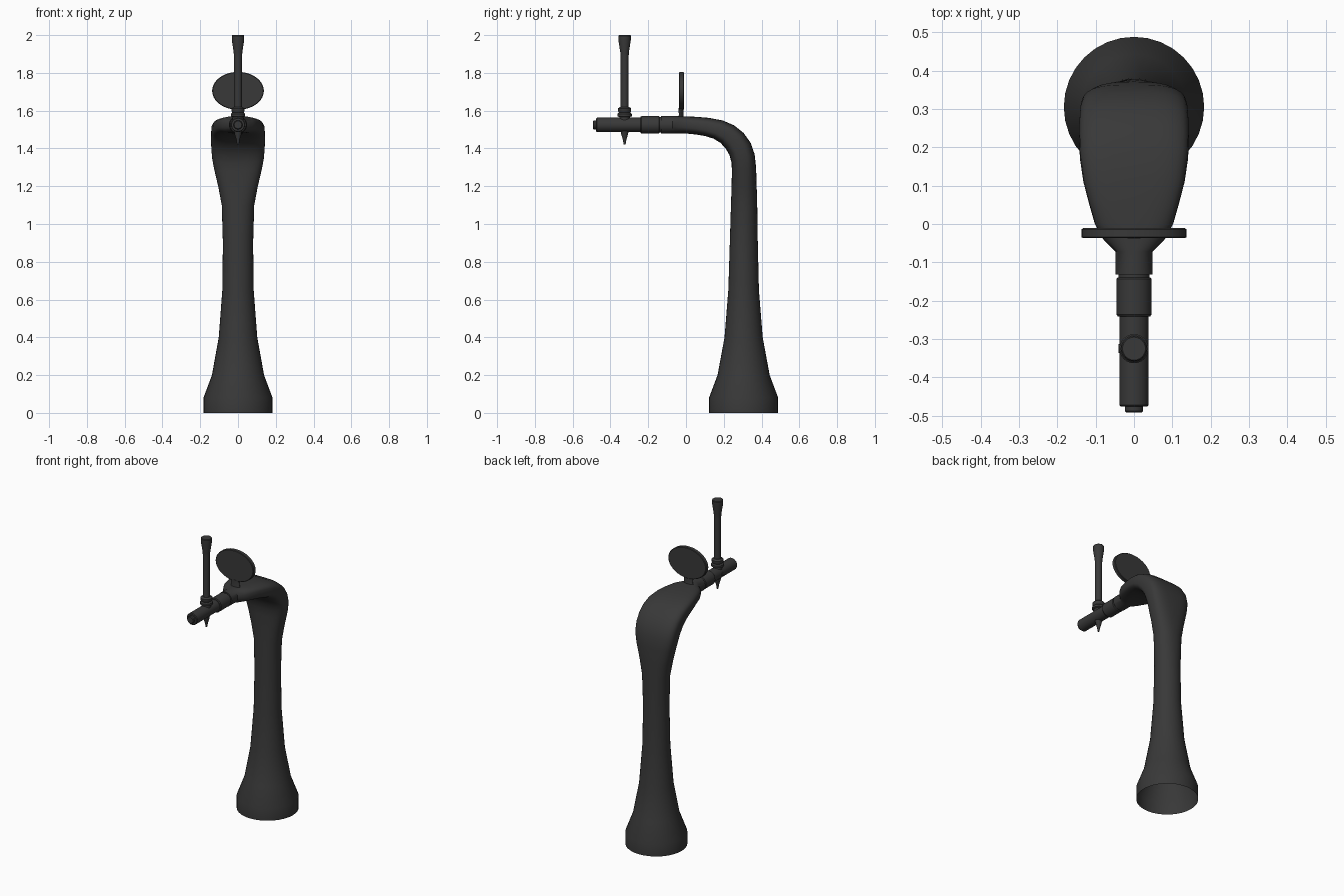
import bpy, bmesh, math

if "Cube" in bpy.data.objects:
    bpy.data.objects.remove(bpy.data.objects["Cube"])

mat = bpy.data.materials.new("dark_metal")
mat.diffuse_color = (0.04, 0.04, 0.04, 1)
mat.use_nodes = True
mat.node_tree.nodes["Principled BSDF"].inputs["Base Color"].default_value = mat.diffuse_color


def loft(name, rings, cap_start=True, cap_end=True, angle=35):
    bm = bmesh.new()
    rows = [[bm.verts.new(p) for p in ring] for ring in rings]
    n = len(rows[0])
    for a, b in zip(rows, rows[1:]):
        for i in range(n):
            j = (i + 1) % n
            bm.faces.new((a[i], a[j], b[j], b[i]))
    if cap_start:
        bm.faces.new(rows[0][::-1])
    if cap_end:
        bm.faces.new(rows[-1])
    bmesh.ops.recalc_face_normals(bm, faces=bm.faces)
    me = bpy.data.meshes.new(name)
    bm.to_mesh(me)
    bm.free()
    ob = bpy.data.objects.new(name, me)
    bpy.context.collection.objects.link(ob)
    me.materials.append(mat)
    bpy.ops.object.select_all(action='DESELECT')
    ob.select_set(True)
    bpy.context.view_layer.objects.active = ob
    bpy.ops.object.shade_smooth_by_angle(angle=math.radians(angle))
    return ob


def turned(name, profile, place, n=24):
    # profile: (distance along axis, radius)
    angs = [2 * math.pi * i / n for i in range(n)]
    return loft(name, [[place(r * math.cos(t), r * math.sin(t), d) for t in angs]
                       for d, r in profile])


def power(v, e):
    return math.copysign(abs(v) ** e, v)


# Column and curved neck: outer point, inner point (y, z), half width, squareness
sections = [
    (.488, 0, .122, 0, .183, 2), (.488, .08, .122, .08, .183, 2),
    (.443, .2, .167, .2, .138, 2), (.406, .4, .204, .4, .102, 2),
    (.386, .65, .224, .65, .083, 2), (.380, .9, .232, .9, .08, 2),
    (.377, 1.1, .238, 1.1, .086, 2.2), (.374, 1.2, .241, 1.19, .104, 2.5),
    (.371, 1.3, .243, 1.28, .126, 2.9), (.363, 1.37, .241, 1.325, .137, 3.2),
    (.342, 1.43, .230, 1.365, .141, 3.4), (.305, 1.482, .210, 1.40, .143, 3.5),
    (.255, 1.522, .182, 1.43, .143, 3.5), (.195, 1.548, .146, 1.452, .141, 3.5),
    (.12, 1.562, .10, 1.466, .132, 3.4), (.06, 1.567, .052, 1.474, .118, 3.2),
    (0, 1.57, 0, 1.479, .102, 3), (-.04, 1.571, -.04, 1.479, .08, 2.5),
    (-.072, 1.572, -.072, 1.478, .048, 2), (-.132, 1.572, -.132, 1.478, .048, 2),
]
N = 32
rings = []
for yo, zo, yi, zi, w, e in sections:
    ring = []
    for i in range(N):
        t = 2 * math.pi * i / N
        s = power(math.sin(t), 2 / e) / 2
        ring.append((w * power(math.cos(t), 2 / e),
                     (yo + yi) / 2 + s * (yo - yi), (zo + zi) / 2 + s * (zo - zi)))
    rings.append(ring)
loft("column_and_neck", rings, cap_start=False)


def forward(a, b, d):
    return (a, -d, 1.525 + b)


def upright(a, b, d):
    return (a, -.325 + b, d)


# Horizontal tap: coupling, barrel and end plug
turned("coupling", [(.125, .041), (.139, .041), (.143, .046), (.236, .046), (.241, .042)], forward)
turned("tap_barrel", [(.235, .038), (.472, .038), (.476, .034)], forward)
turned("end_plug", [(.47, .024), (.488, .024), (.492, .02)], forward)

# Upright tap parts
turned("spout", [(1.42, .005), (1.445, .009), (1.475, .018), (1.50, .022)], upright)
turned("valve_collar", [(1.54, .028), (1.566, .028), (1.57, .038), (1.583, .038), (1.59, .03),
                        (1.598, .035), (1.612, .035), (1.62, .024)], upright)
turned("tap_handle", [(1.61, .021), (1.88, .021), (1.91, .023), (1.975, .033),
                      (1.996, .033), (2.0, .03)], upright)
turned("side_screw", [(.03, .012), (.041, .012)],
       lambda a, b, d: (-d, -.325 + a, 1.525 + b), 12)

# Oval badge plate and its stem
turned("badge_plate", [(.011, .97), (.014, 1), (.034, 1), (.037, .97)],
       lambda a, b, d: (a * .137, -d, 1.705 + b * .1), 40)
turned("badge_stem", [(1.55, 1.5), (1.575, 1.0), (1.615, 1.1)],
       lambda a, b, d: (a * .03, -.026 + b * .012, d), 16)
